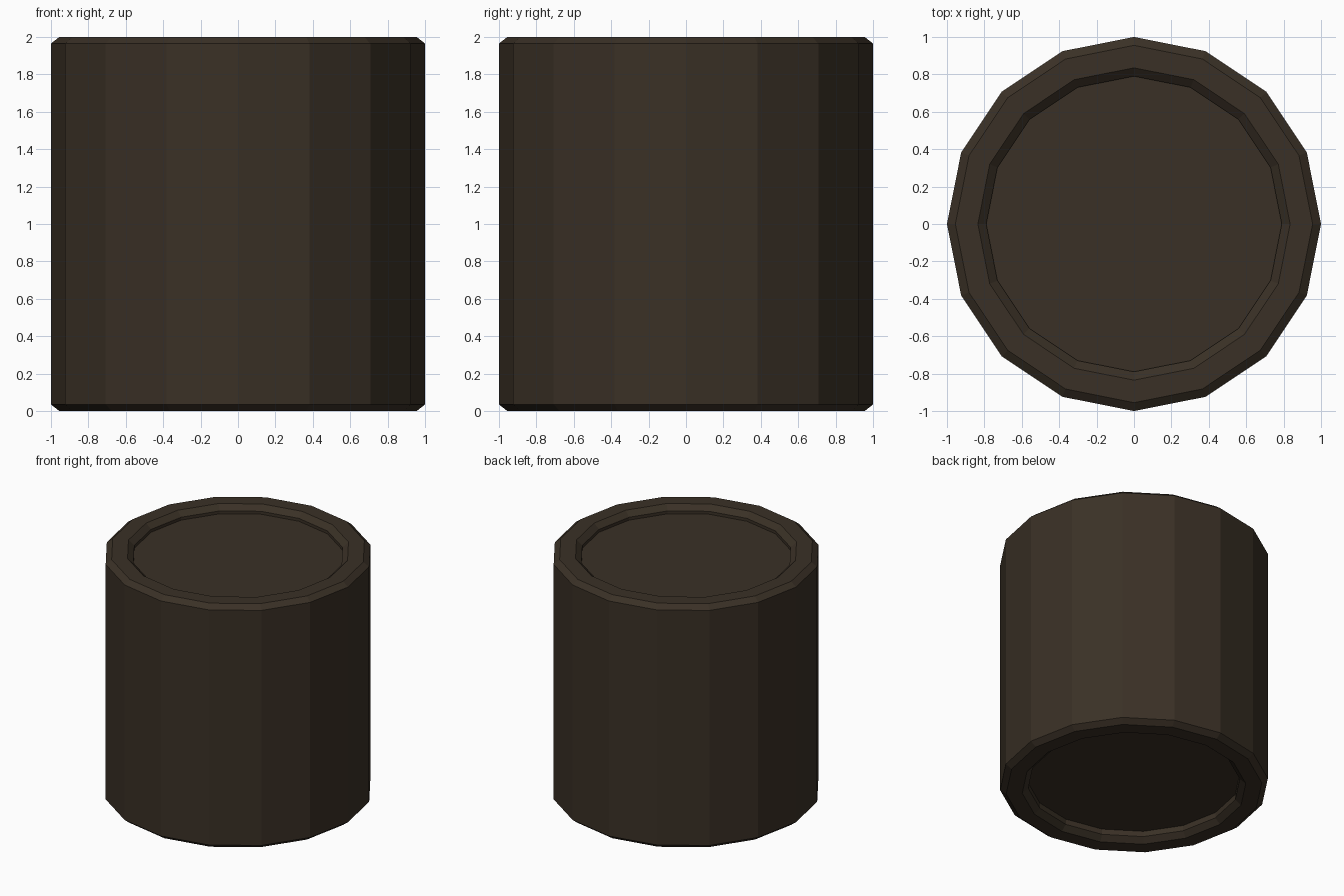
import bpy, bmesh, math

if "Cube" in bpy.data.objects:
    bpy.data.objects.remove(bpy.data.objects["Cube"])

SIDES = 16

# One dark brown colour for the whole drum
brown = bpy.data.materials.new("dark_brown")
brown.diffuse_color = (0.042, 0.030, 0.019, 1.0)
brown.use_nodes = True
brown.node_tree.nodes["Principled BSDF"].inputs["Base Color"].default_value = brown.diffuse_color

# Radius/height profile from the bottom panel, round the outside, to the top panel
profile = [
    (0.79, 0.085), (0.79, 0.04), (0.835, 0.0), (0.955, 0.0), (1.0, 0.035),
    (1.0, 1.965), (0.955, 2.0), (0.835, 2.0), (0.79, 1.96), (0.79, 1.936),
]

# Chamfered drum with recessed ends
bm = bmesh.new()
rings = []
for r, z in profile:
    rings.append([bm.verts.new((r * math.cos(2 * math.pi * i / SIDES),
                                r * math.sin(2 * math.pi * i / SIDES), z))
                  for i in range(SIDES)])
for a, b in zip(rings, rings[1:]):
    for i in range(SIDES):
        j = (i + 1) % SIDES
        bm.faces.new((a[i], a[j], b[j], b[i]))

# Flat recessed end panels
bm.faces.new(rings[0][::-1])
bm.faces.new(rings[-1])
bmesh.ops.recalc_face_normals(bm, faces=bm.faces[:])

mesh = bpy.data.meshes.new("drum")
bm.to_mesh(mesh)
bm.free()
mesh.materials.append(brown)
drum = bpy.data.objects.new("drum", mesh)
bpy.context.collection.objects.link(drum)
